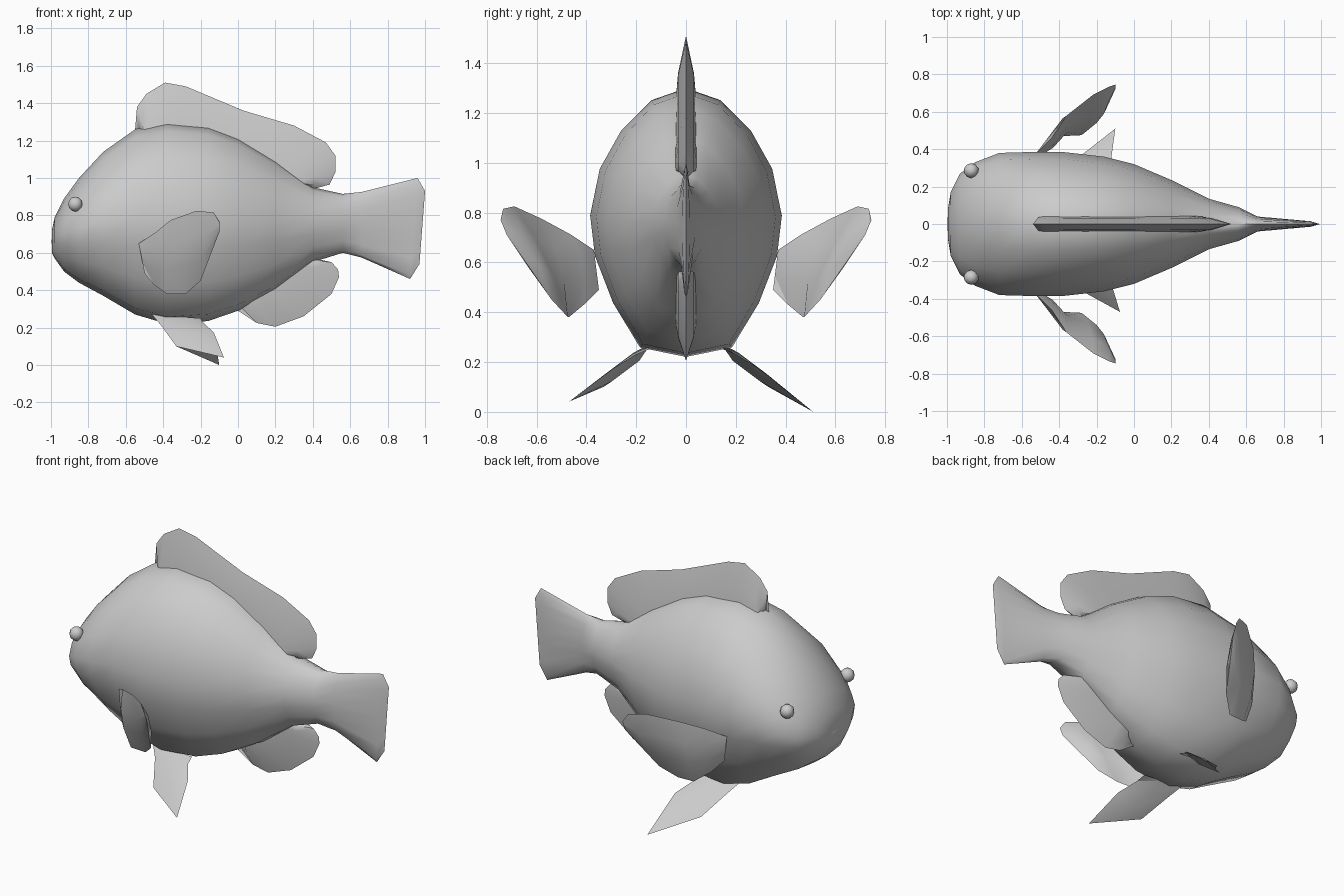
import bpy, bmesh, math
from mathutils import Vector

if "Cube" in bpy.data.objects:
    bpy.data.objects.remove(bpy.data.objects["Cube"])

grey = bpy.data.materials.new("plain grey")
grey.use_nodes = True
grey.diffuse_color = (0.6, 0.6, 0.6, 1)
grey.node_tree.nodes["Principled BSDF"].inputs["Base Color"].default_value = (0.6, 0.6, 0.6, 1)


def finish(name, bm, angle=60):
    bmesh.ops.remove_doubles(bm, verts=bm.verts, dist=0.0005)
    bmesh.ops.recalc_face_normals(bm, faces=bm.faces)
    mesh = bpy.data.meshes.new(name)
    bm.to_mesh(mesh)
    bm.free()
    mesh.materials.append(grey)
    obj = bpy.data.objects.new(name, mesh)
    bpy.context.collection.objects.link(obj)
    bpy.ops.object.select_all(action='DESELECT')
    obj.select_set(True)
    bpy.context.view_layer.objects.active = obj
    bpy.ops.object.shade_smooth_by_angle(angle=math.radians(angle))
    return obj


def skin(bm, rows, closed=False):
    """Join neighbouring rows of points with quads."""
    rows = [[bm.verts.new(p) for p in row] for row in rows]
    for a, b in zip(rows, rows[1:]):
        n = len(a)
        for i in range(n if closed else n - 1):
            j = (i + 1) % n
            bm.faces.new((a[i], a[j], b[j], b[i]))
    return rows


def fin(name, root, tip, profile):
    """Lens-shaped fin between two edges; profile gives (position, half thickness)."""
    root, tip = [Vector(p) for p in root], [Vector(p) for p in tip]
    normal = (root[-1] - root[0]).cross(tip[len(tip) // 2] - root[0]).normalized()
    bm = bmesh.new()
    last = len(root) - 1
    for side in (1, -1):
        rows = []
        for t, thick in profile:
            rows.append([a.lerp(b, t) + normal * side * thick * (0 if i in (0, last) else 1)
                         for i, (a, b) in enumerate(zip(root, tip))])
        skin(bm, rows)
    return finish(name, bm)


# Body and tail: x, bottom, top, half width, lean
sections = [
    (-.995, .60, .72, .08, 0), (-.98, .57, .79, .17, 0), (-.93, .50, .89, .27, 0),
    (-.85, .44, 1.0, .33, 0), (-.72, .37, 1.14, .38, 0), (-.55, .27, 1.26, .385, 0),
    (-.38, .22, 1.3, .385, 0), (-.16, .235, 1.28, .36, 0), (0, .29, 1.22, .32, 0),
    (.2, .40, 1.1, .235, 0), (.4, .55, .95, .135, 0), (.56, .60, .915, .09, 0),
    (.66, .575, .925, .04, 0), (.94, .46, 1.0, .015, .02), (.985, .54, .93, 0, .015)]
half = [(0, 1), (.36, .91), (.68, .68), (.9, .4), (1, .05),
        (.95, -.25), (.76, -.6), (.48, -.93), (0, -1)]
outline = half + [(-w, h) for w, h in half[-2:0:-1]]
bm = bmesh.new()
rings = skin(bm, [[(x + lean * h, w * wide, (lo + hi) / 2 + h * (hi - lo) / 2)
                   for w, h in outline] for x, lo, hi, wide, lean in sections], True)
bm.faces.new(rings[0])
finish("body_and_tail", bm)

# Dorsal and anal fins
upright = ((0, .045), (.5, .032), (1, 0))
top_edge = [(-.55, 1.26), (-.54, 1.38), (-.49, 1.45), (-.39, 1.51), (-.28, 1.49), (.03, 1.36),
            (.30, 1.28), (.47, 1.19), (.52, 1.12), (.52, 1.03), (.49, .965), (.38, .935)]
top_root = [-.5, -.49, -.47, -.36, -.24, 0, .12, .22, .27, .31, .33, .35]
fin("dorsal_fin", [(x, 0, 1.21 - .5 * max(0, x + .15)) for x in top_root],
    [(x, 0, z) for x, z in top_edge], upright)

low_edge = [(0, .29), (.1, .225), (.2, .205), (.35, .26), (.5, .38),
            (.54, .47), (.535, .51), (.5, .55), (.41, .57)]
fin("anal_fin", [(.02 + i * .045, 0, .34 + i * .032) for i in range(9)],
    [(x, 0, z) for x, z in low_edge], upright)

# Paired parts
for side, label, tip in ((1, "left", (-.1, .51, 0)), (-1, "right", (-.075, .47, .04))):
    def place(points):
        return [(x, y * side, z) for x, y, z in points]

    upper = [(-.53, .37, .65), (-.44, .46, .71), (-.36, .58, .775), (-.22, .69, .825),
             (-.13, .735, .815), (-.1, .745, .77)]
    lower = [(-.5, .35, .49), (-.45, .41, .43), (-.38, .47, .38), (-.28, .475, .38),
             (-.2, .54, .45), (-.1, .72, .71)]
    fin(label + "_pectoral_fin", place(upper), place(lower), ((0, 0), (.3, .025), (.65, .025), (1, 0)))

    lead = [(-.46, .15, .27), (-.41, .2, .21), (-.33, .33, .10), tip]
    trail = [(-.2, .15, .25), (-.19, .2, .23), (-.13, .29, .175), tip]
    fin(label + "_pelvic_fin", place(lead), place(trail), ((0, 0), (.5, .02), (1, 0)))

    bm = bmesh.new()
    bmesh.ops.create_uvsphere(bm, u_segments=10, v_segments=6, radius=.04)
    bmesh.ops.translate(bm, verts=bm.verts, vec=(-.87, .285 * side, .86))
    finish(label + "_eye", bm)

# Lips
bm = bmesh.new()
bmesh.ops.create_uvsphere(bm, u_segments=10, v_segments=6, radius=1)
bmesh.ops.scale(bm, verts=bm.verts, vec=(.04, .1, .045))
bmesh.ops.translate(bm, verts=bm.verts, vec=(-.96, 0, .66))
finish("lips", bm)
